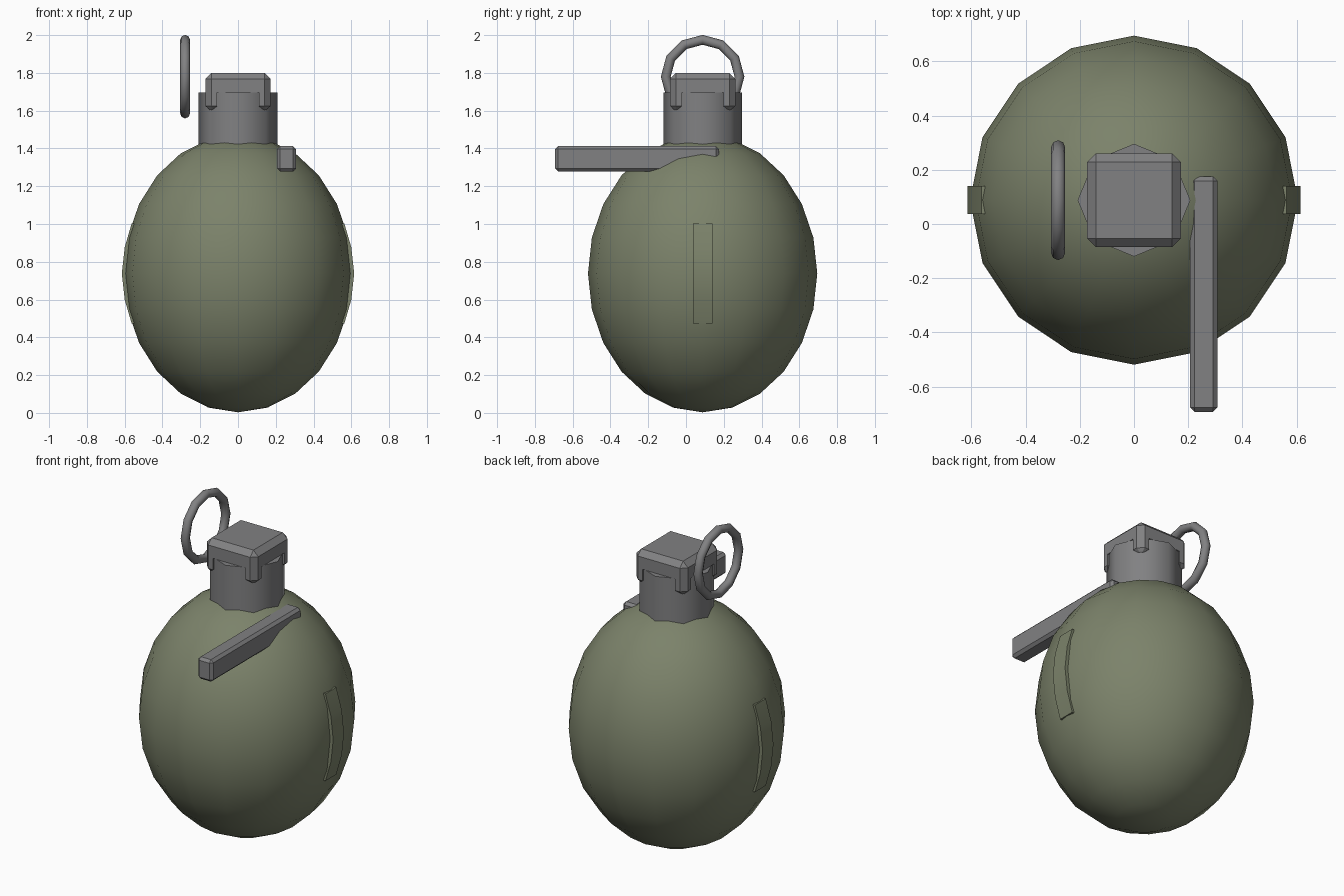
import bpy, bmesh, math
from mathutils import Matrix, Vector

if "Cube" in bpy.data.objects:
    bpy.data.objects.remove(bpy.data.objects["Cube"])

CY = 0.088  # body axis sits slightly behind the origin


def material(name, rgb):
    m = bpy.data.materials.new(name)
    m.diffuse_color = (*rgb, 1)
    m.use_nodes = True
    m.node_tree.nodes["Principled BSDF"].inputs["Base Color"].default_value = m.diffuse_color
    return m


olive = material("olive green", (0.20, 0.225, 0.145))
grey = material("steel grey", (0.22, 0.22, 0.225))


def finish(name, bm, mat, smooth=None):
    bmesh.ops.recalc_face_normals(bm, faces=bm.faces[:])
    me = bpy.data.meshes.new(name)
    bm.to_mesh(me)
    bm.free()
    me.materials.append(mat)
    ob = bpy.data.objects.new(name, me)
    bpy.context.collection.objects.link(ob)
    if smooth:
        bpy.ops.object.select_all(action='DESELECT')
        bpy.context.view_layer.objects.active = ob
        ob.select_set(True)
        bpy.ops.object.shade_smooth_by_angle(angle=math.radians(smooth))
    return ob


def box(lo, hi):
    bm = bmesh.new()
    lo, hi = Vector(lo), Vector(hi)
    mat = Matrix.Translation((lo + hi) / 2) @ Matrix.Diagonal((*(hi - lo), 1))
    bmesh.ops.create_cube(bm, size=1, matrix=mat)
    return bm


def bevel(bm, edges, w):
    bmesh.ops.bevel(bm, geom=edges, offset=w, segments=1, affect='EDGES', profile=0.5)


# Egg-shaped body
bm = bmesh.new()
bmesh.ops.create_uvsphere(
    bm, u_segments=16, v_segments=12, radius=1,
    matrix=Matrix.Translation((0, CY, 0.738)) @ Matrix.Diagonal((0.605, 0.607, 0.735, 1)))
finish("body", bm, olive, 60)

# Neck
bm = bmesh.new()
bmesh.ops.create_cone(bm, cap_ends=True, segments=8, radius1=0.208, radius2=0.208,
                      depth=0.395, matrix=Matrix.Translation((0, CY, 1.4975)))
finish("neck", bm, grey, 60)

# Chamfered cap
H = 0.173
bm = box((-H, CY - H, 1.695), (H, CY + H, 1.8))
bevel(bm, [e for e in bm.edges if max(v.co.z for v in e.verts) > 1.75], 0.032)
finish("cap", bm, grey)

# Cap corner legs: chamfered outer corner, pointed foot
for sx in (-1, 1):
    for sy in (-1, 1):
        bm = bmesh.new()
        prof = [(H, 0.141), (0.141, H), (0.11, H), (0.11, 0.11), (H, 0.11)]
        rings = [[bm.verts.new((sx * x, CY + sy * y, z)) for x, y in prof]
                 for z in (1.74, 1.625)]
        tip = bm.verts.new((sx * 0.142, CY + sy * 0.142, 1.597))
        bm.faces.new(rings[0])
        for i in range(5):
            j = (i + 1) % 5
            bm.faces.new((rings[0][i], rings[0][j], rings[1][j], rings[1][i]))
            bm.faces.new((rings[1][i], rings[1][j], tip))
        finish("cap_leg", bm, grey)

# Safety lever
bm = box((0.207, -0.693, 1.278), (0.308, 0.175, 1.412))
bevel(bm, bm.edges[:], 0.016)
finish("lever", bm, grey)

# Pull ring
bm = bmesh.new()
N, M, R, r = 12, 8, 0.195, 0.026
loops = []
for i in range(N):
    a = 2 * math.pi * i / N
    loop = []
    for k in range(M):
        b = 2 * math.pi * k / M
        d = R + r * math.cos(b)
        loop.append(bm.verts.new((-0.28 + r * math.sin(b), CY + d * math.sin(a),
                                  1.78 + d * math.cos(a))))
    loops.append(loop)
for i in range(N):
    for k in range(M):
        p, q = loops[i], loops[(i + 1) % N]
        bm.faces.new((p[k], q[k], q[(k + 1) % M], p[(k + 1) % M]))
finish("pull_ring", bm, grey, 60)

# Curved side ribs
for s in (-1, 1):
    bm = bmesh.new()
    outer = [(0.563, 0.473), (0.60, 0.6), (0.615, 0.738), (0.60, 0.876), (0.563, 1.003)]
    pts = outer + [(0.55, 1.003), (0.55, 0.473)]
    f = bm.faces.new([bm.verts.new((s * x, 0.037, z)) for x, z in pts])
    ext = bmesh.ops.extrude_face_region(bm, geom=[f])
    vs = [g for g in ext["geom"] if isinstance(g, bmesh.types.BMVert)]
    bmesh.ops.translate(bm, vec=(0, 0.104, 0), verts=vs)
    finish("side_rib", bm, olive, 40)
